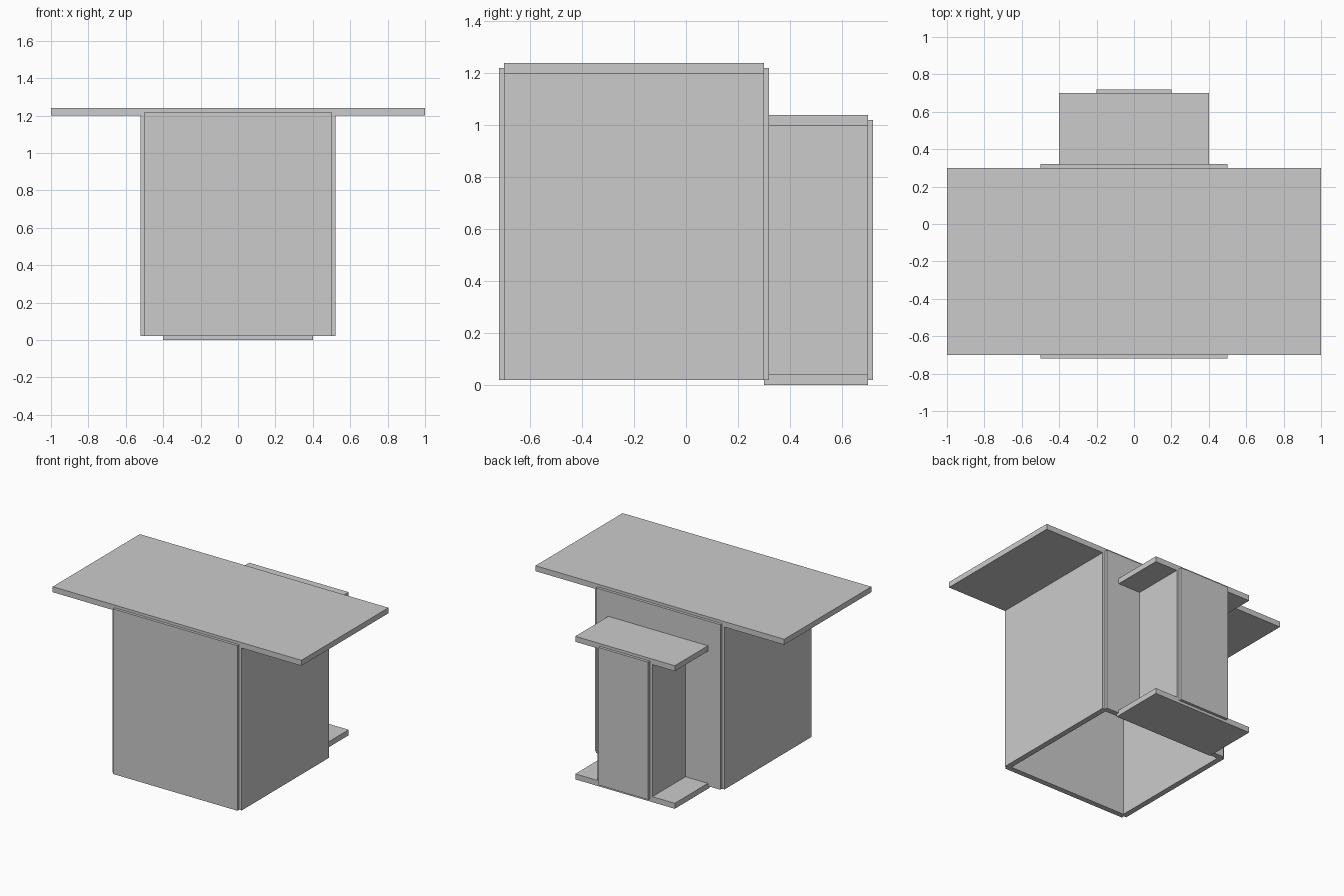
import bpy

if "Cube" in bpy.data.objects:
    bpy.data.objects.remove(bpy.data.objects["Cube"])

T = 0.04  # panel thickness


def panel(name, center, size):
    bpy.ops.mesh.primitive_cube_add(size=1, location=center)
    ob = bpy.context.object
    ob.name = name
    ob.scale = size
    bpy.ops.object.transform_apply(location=False, rotation=False, scale=True)
    return ob


def side_pair(name, x, y, z, depth, height):
    for label, s in (("left", -1), ("right", 1)):
        panel(f"{name}_{label}_wall", (s * x, y, z), (T, depth, height))


# Main body: four walls, open underneath, wide flat roof
panel("body_front_wall", (0, -0.7, 0.62), (1.0, T, 1.2))
panel("body_back_wall", (0, 0.3, 0.62), (1.0, T, 1.2))
side_pair("body", 0.5, -0.2, 0.62, 1.0, 1.2)
panel("body_roof", (0, -0.2, 1.22), (2.0, 1.0, T))

# Narrow rear column with top and bottom plates
panel("column_back_wall", (0, 0.7, 0.52), (0.4, T, 1.0))
side_pair("column", 0.2, 0.5, 0.52, 0.4, 1.0)
panel("column_top_plate", (0, 0.5, 1.02), (0.8, 0.4, T))
panel("column_bottom_plate", (0, 0.5, 0.02), (0.8, 0.4, T))
